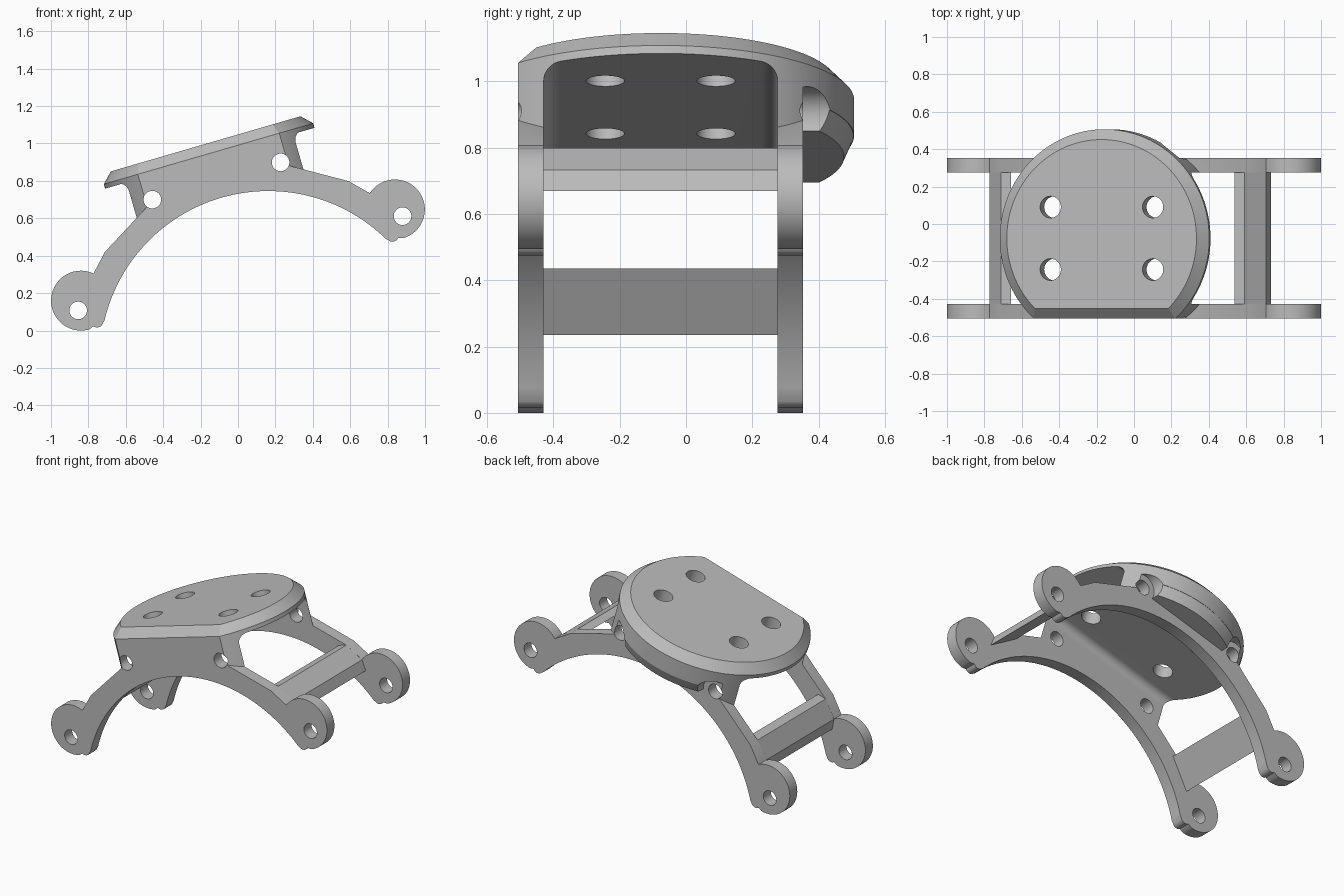
import bpy, bmesh
from math import sin, cos, asin, pi, radians
from mathutils import Matrix

if "Cube" in bpy.data.objects:
    bpy.data.objects.remove(bpy.data.objects["Cube"], do_unlink=True)

grey = bpy.data.materials.new("matte_grey")
grey.use_nodes = True
grey.diffuse_color = (0.5, 0.5, 0.5, 1)
grey.node_tree.nodes["Principled BSDF"].inputs["Base Color"].default_value = (0.5, 0.5, 0.5, 1)

# Everything is built level, with the mounting face at z = 0, and tilted at the end
R = 0.583          # cap radius
OUT, INN = 0.43, 0.3525   # outer and inner faces of the side plates


def loft(name, rings):
    """Solid skinned through rings of equal length, capped at both ends."""
    bm = bmesh.new()
    loops = [[bm.verts.new(p) for p in ring] for ring in rings]
    n = len(loops[0])
    for a, b in zip(loops, loops[1:]):
        for i in range(n):
            j = (i + 1) % n
            bm.faces.new((a[i], a[j], b[j], b[i]))
    bm.faces.new(loops[0])
    bm.faces.new(loops[-1])
    bmesh.ops.recalc_face_normals(bm, faces=bm.faces)
    mesh = bpy.data.meshes.new(name)
    bm.to_mesh(mesh)
    bm.free()
    mesh.materials.append(grey)
    obj = bpy.data.objects.new(name, mesh)
    bpy.context.collection.objects.link(obj)
    return obj


def prism(name, pts, y0, y1):
    return loft(name, [[(x, y, z) for x, z in pts] for y in (y0, y1)])


def arc(cx, cz, r, a0, a1, n):
    a0, a1 = radians(a0), radians(a1)
    return [(cx + r * cos(a0 + (a1 - a0) * i / n), cz + r * sin(a0 + (a1 - a0) * i / n))
            for i in range(n + 1)]


def chord_ring(r, chord, z, n=96):
    """Circle cut straight along y = chord, keeping the +y side."""
    a = asin(chord / r)
    return [(r * cos(a + (pi - 2 * a) * i / n), r * sin(a + (pi - 2 * a) * i / n), z)
            for i in range(n + 1)]


def circle(x, z, r, n=40):
    return arc(x, z, r, 0, 360 - 360 / n, n - 1)


def combine(obj, other, operation):
    mod = obj.modifiers.new("combine", "BOOLEAN")
    mod.operation, mod.solver, mod.object = operation, "EXACT", other
    bpy.context.view_layer.objects.active = obj
    bpy.ops.object.modifier_apply(modifier=mod.name)
    bpy.data.objects.remove(other, do_unlink=True)


def box(name, x, y0, y1, z0, z1):
    return prism(name, [(-x, z0), (x, z0), (x, z1), (-x, z1)], y0, y1)


# Cap: chamfered disc with a flat front, deep enough to form the side lugs
bracket = loft("bracket", [chord_ring(R - 0.055, -OUT + 0.055, 0),
                           chord_ring(R, -OUT, -0.055),
                           chord_ring(R, -OUT, -0.29)])

# Hollow under the cap, with rounded upper corners
f = 0.05
hollow = arc(INN - f, -0.08 - f, f, 0, 90, 8) + arc(f - INN, -0.08 - f, f, 90, 180, 8)
hollow += [(-INN, -0.5), (INN, -0.5)]
combine(bracket, loft("hollow", [[(x, y, z) for y, z in hollow] for x in (-0.8, 0.8)]),
        "DIFFERENCE")

# Rear overhang: shallower than the lugs, with a chamfered lower edge
combine(bracket, box("rear_trim", 0.8, OUT, 0.8, -0.5, -0.17), "DIFFERENCE")
combine(bracket, loft("rear_overhang", [chord_ring(R - 0.002, OUT - 0.02, -0.16),
                                        chord_ring(R - 0.002, OUT - 0.02, -0.17),
                                        chord_ring(R - 0.03, OUT - 0.02, -0.235)]), "UNION")

# Screw clearance in the overhang
for s in (-1, 1):
    combine(bracket, prism("clearance", circle(s * 0.357, -0.207, 0.085), OUT, 0.8),
            "DIFFERENCE")

# Arched side plates with round ends and small feet
half = [(0.385, -0.12), (0.39, -0.233), (0.679, -0.405)]
half += arc(0.874, -0.619, 0.16, 131, -90, 40)
half += arc(0.822, -0.747, 0.035, -40, -151, 8)
half += arc(0, -1.2, 0.9, 29.5, 90, 40)
outline = half + [(-x, z) for x, z in reversed(half[:-1])]
for y0, y1 in ((-OUT, -INN), (INN, OUT)):
    combine(bracket, prism("side_plate", outline, y0, y1), "UNION")

# Slanted crossbars between the plates
for s in (-1, 1):
    bar = [(0.622, -0.405), (0.679, -0.405), (0.769, -0.5), (0.777, -0.569)]
    combine(bracket, prism("crossbar", [(s * x, z) for x, z in bar], -INN - 0.02, INN + 0.02),
            "UNION")

# Screw holes through the plates, the round ends and the cap
for s in (-1, 1):
    for x, z in ((0.357, -0.207), (0.903, -0.665)):
        combine(bracket, prism("side_hole", circle(s * x, z, 0.047), -0.8, 0.8), "DIFFERENCE")
    for t in (-1, 1):
        ring = circle(s * 0.285, t * 0.167, 0.058)
        combine(bracket, loft("cap_hole", [[(x, y, z) for x, y in ring] for z in (-0.2, 0.1)]),
                "DIFFERENCE")

# Tilt into place
bracket.data.transform(Matrix.Translation((-0.173, -0.0765, 0.998))
                       @ Matrix.Rotation(radians(-16.2), 4, "Y"))
bpy.ops.object.select_all(action="DESELECT")
bracket.select_set(True)
bpy.context.view_layer.objects.active = bracket
bpy.ops.object.shade_smooth_by_angle(angle=radians(25))
